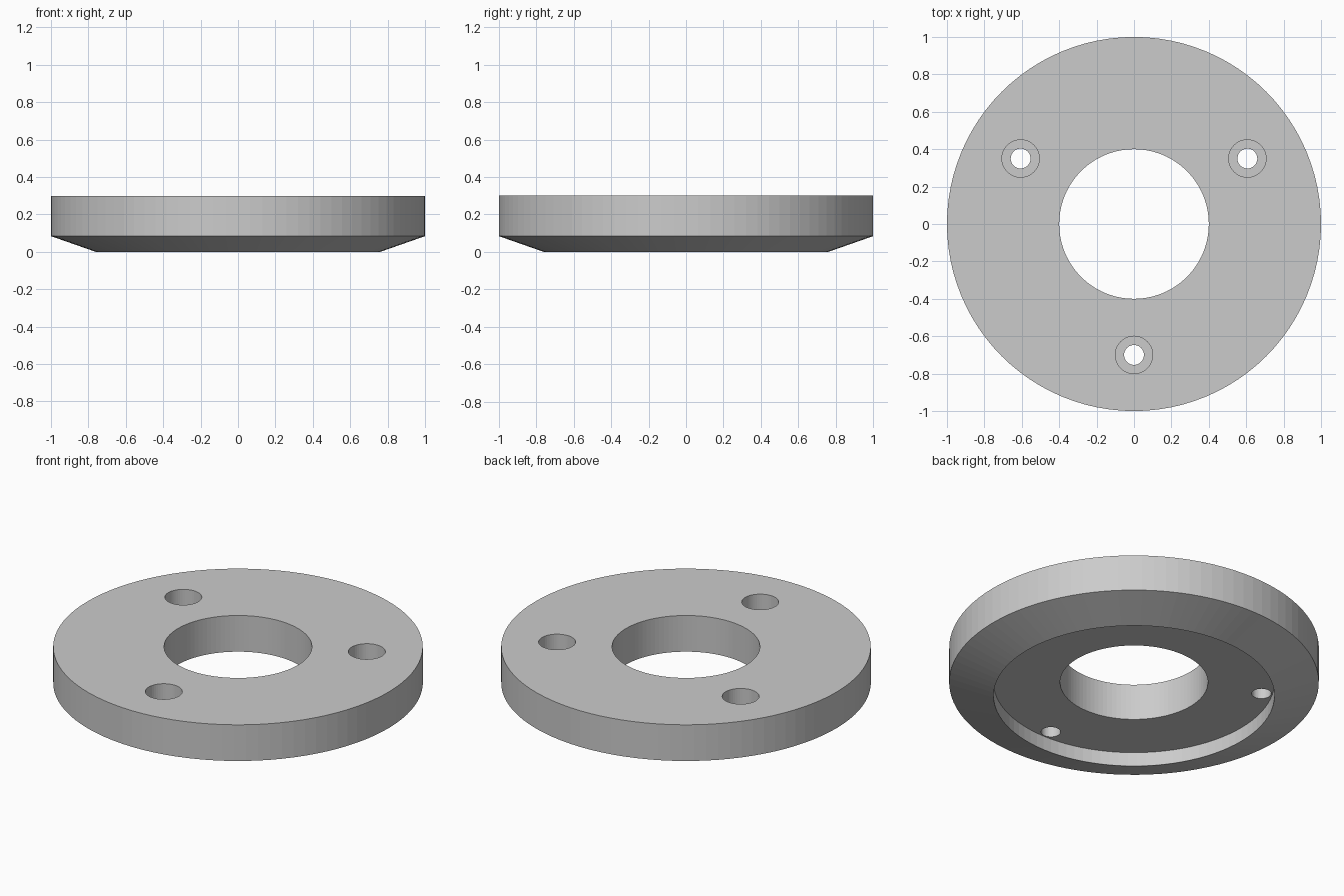
import bpy
import bmesh
from math import cos, sin, tau, radians

if "Cube" in bpy.data.objects:
    bpy.data.objects.remove(bpy.data.objects["Cube"], do_unlink=True)

grey = bpy.data.materials.new("plain grey")
grey.use_nodes = True
colour = (0.6, 0.6, 0.6, 1)
grey.diffuse_color = colour
grey.node_tree.nodes["Principled BSDF"].inputs["Base Color"].default_value = colour


def lathe(name, profile, sides, closed):
    """Revolve an (r, z) profile about z; an open profile gets end caps."""
    bm = bmesh.new()
    rings = [[bm.verts.new((r * cos(tau * i / sides), r * sin(tau * i / sides), z))
              for i in range(sides)] for r, z in profile]
    pairs = list(zip(rings, rings[1:]))
    if closed:
        pairs.append((rings[-1], rings[0]))
    else:
        bm.faces.new(rings[0])
        bm.faces.new(rings[-1])
    for a, b in pairs:
        for i in range(sides):
            j = (i + 1) % sides
            bm.faces.new((a[i], a[j], b[j], b[i]))
    bmesh.ops.recalc_face_normals(bm, faces=bm.faces)
    mesh = bpy.data.meshes.new(name)
    bm.to_mesh(mesh)
    bm.free()
    mesh.materials.append(grey)
    obj = bpy.data.objects.new(name, mesh)
    bpy.context.collection.objects.link(obj)
    return obj


TOP, FLOOR, RIM = 0.3, 0.084, 0.76

# Ring with a chamfered lower edge, recessed underside and central bore
ring = lathe("flange_ring", [(0.4, TOP), (1, TOP), (1, FLOOR), (RIM, 0),
                             (RIM, FLOOR), (0.4, FLOOR)], 96, True)

# Three counterbored screw holes
for k in range(3):
    angle = radians(-90 + 120 * k)
    cutter = lathe(f"screw_hole_cutter_{k + 1}",
                   [(0.053, -0.1), (0.053, TOP - 0.11), (0.1, TOP - 0.11),
                    (0.1, TOP + 0.1)], 48, False)
    cutter.location = (0.7 * cos(angle), 0.7 * sin(angle), 0)
    cutter.hide_render = True
    cutter.hide_set(True)
    cut = ring.modifiers.new(f"screw_hole_{k + 1}", "BOOLEAN")
    cut.operation = "DIFFERENCE"
    cut.solver = "EXACT"
    cut.object = cutter
